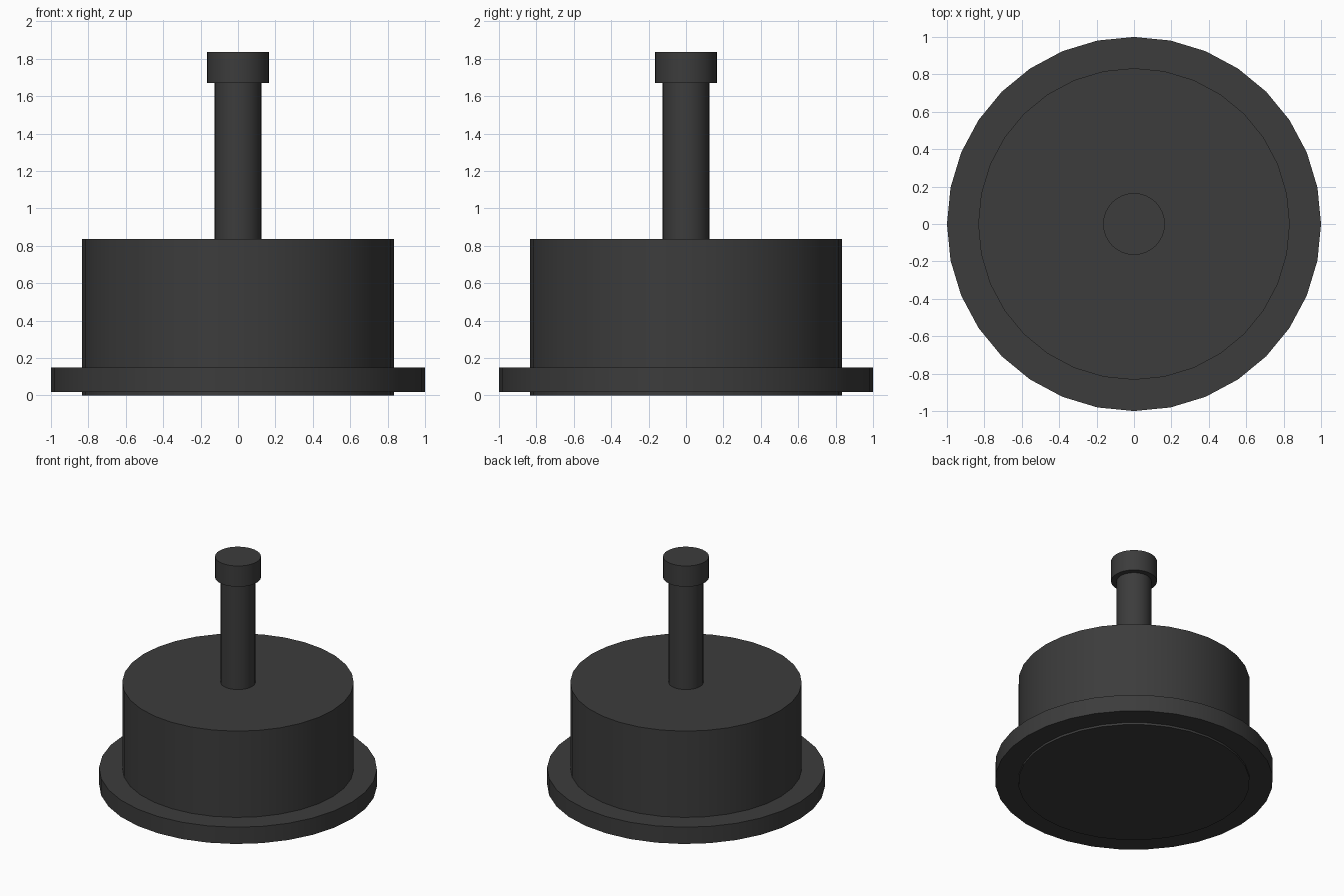
import bpy
import math

cube = bpy.data.objects.get("Cube")
if cube:
    bpy.data.objects.remove(cube, do_unlink=True)

# Single dark grey finish
dark = bpy.data.materials.new("dark grey")
colour = (0.045, 0.045, 0.045, 1)
dark.use_nodes = True
dark.diffuse_color = colour
dark.node_tree.nodes["Principled BSDF"].inputs["Base Color"].default_value = colour


def disc(name, radius, bottom, top):
    """Upright round part spanning bottom to top."""
    bpy.ops.mesh.primitive_cylinder_add(
        vertices=32, radius=radius, depth=top - bottom,
        location=(0, 0, (bottom + top) / 2))
    part = bpy.context.object
    part.name = name
    part.data.materials.append(dark)
    bpy.ops.object.shade_smooth_by_angle(angle=math.radians(30))
    return part


disc("body", 0.833, 0, 0.835)
disc("flange", 1.0, 0.017, 0.15)
disc("shaft", 0.125, 0.8, 1.7)
disc("shaft_cap", 0.165, 1.67, 1.835)
